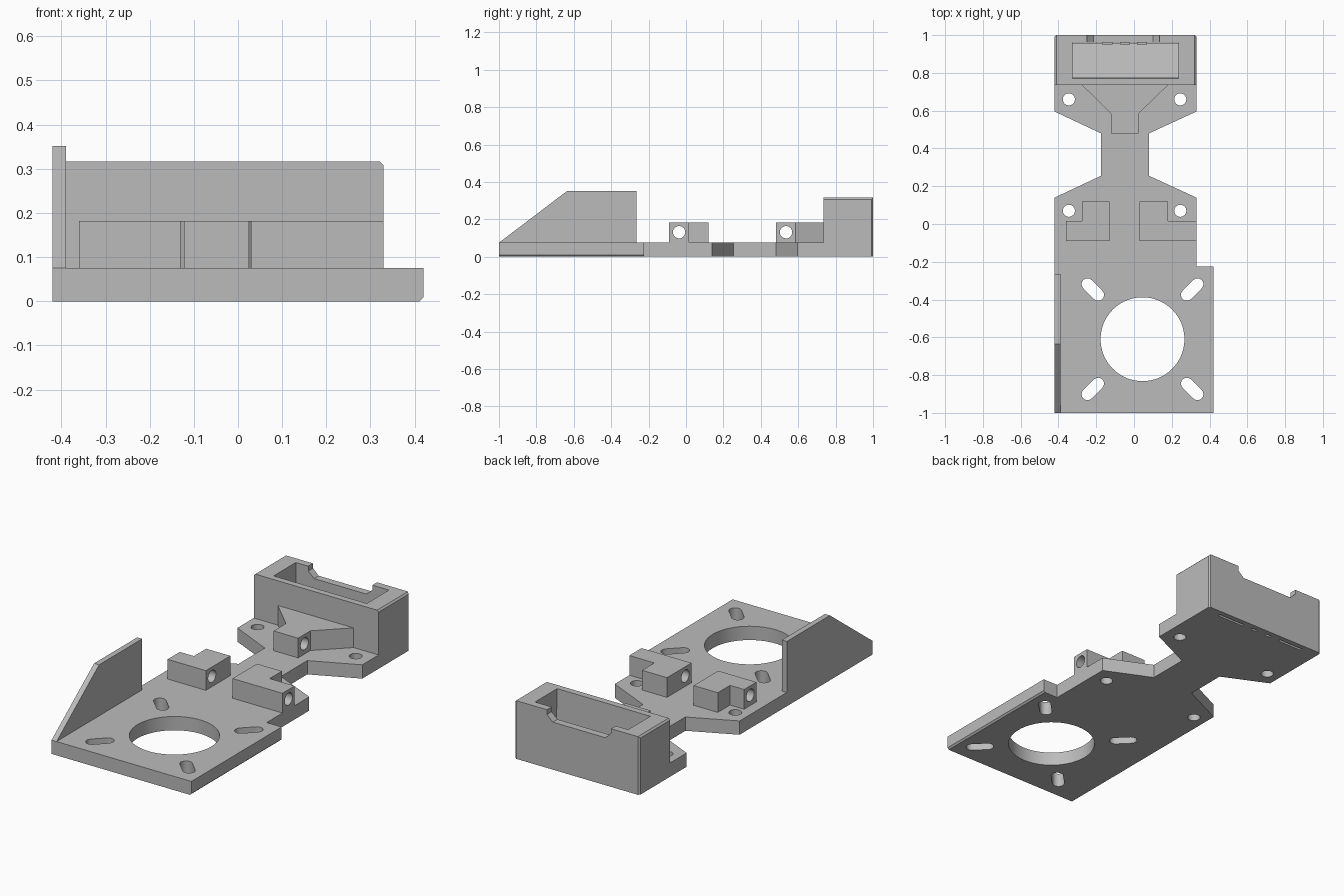
import bpy, bmesh, math
from mathutils import Vector

old = bpy.data.objects.get("Cube")
if old:
    bpy.data.objects.remove(old, do_unlink=True)

grey = bpy.data.materials.new("plain grey")
grey.use_nodes = True
grey.diffuse_color = (0.5, 0.5, 0.5, 1)
grey.node_tree.nodes["Principled BSDF"].inputs["Base Color"].default_value = (0.5, 0.5, 0.5, 1)

PLACE = {
    "x": lambda a, b, t: (t, a, b),
    "y": lambda a, b, t: (a, t, b),
    "z": lambda a, b, t: (a, b, t),
}


def prism(name, pts, lo, hi, axis="z", chamfer=None):
    """Extrude a flat profile along an axis; chamfer(a, b) picks edges to bevel."""
    bm = bmesh.new()
    face = bm.faces.new([bm.verts.new(PLACE[axis](a, b, lo)) for a, b in pts])
    new = bmesh.ops.extrude_face_region(bm, geom=[face])["geom"]
    shift = Vector(PLACE[axis](0, 0, hi - lo))
    bmesh.ops.translate(bm, vec=shift, verts=[v for v in new if isinstance(v, bmesh.types.BMVert)])
    bmesh.ops.recalc_face_normals(bm, faces=bm.faces)
    if chamfer:
        edges = [e for e in bm.edges if chamfer(e.verts[0].co, e.verts[1].co)]
        bmesh.ops.bevel(bm, geom=edges, offset=0.009, segments=1, affect="EDGES")
    mesh = bpy.data.meshes.new(name)
    bm.to_mesh(mesh)
    bm.free()
    ob = bpy.data.objects.new(name, mesh)
    bpy.context.collection.objects.link(ob)
    mesh.materials.append(grey)
    return ob


def rect(x0, x1, y0, y1):
    return [(x0, y0), (x1, y0), (x1, y1), (x0, y1)]


def slot(cx, cy, r, half=0.0, angle=0.0, n=24):
    """Round hole, or a rounded slot when half is above zero."""
    pts = []
    for end in (0, 1):
        for i in range(n + (half > 0)):
            t = angle - math.pi / 2 + math.pi * (end + i / n)
            s = half * (1 - 2 * end)
            pts.append((cx + s * math.cos(angle) + r * math.cos(t),
                        cy + s * math.sin(angle) + r * math.sin(t)))
    return pts


def cut(ob, cutters):
    for c in cutters:
        c.hide_render = True
        mod = ob.modifiers.new("cut", "BOOLEAN")
        mod.operation, mod.solver, mod.object = "DIFFERENCE", "EXACT", c
        bpy.context.view_layer.objects.active = ob
        bpy.ops.object.modifier_apply(modifier=mod.name)
        bpy.data.objects.remove(c, do_unlink=True)


def smooth(ob):
    bpy.ops.object.select_all(action="DESELECT")
    ob.select_set(True)
    bpy.context.view_layer.objects.active = ob
    bpy.ops.object.shade_smooth_by_angle(angle=math.radians(30))


TOP = 0.075
BACK = 0.735

# Base plate with a narrow waist
outline = [(-0.42, -1), (0.42, -1), (0.42, -0.225), (0.33, -0.225), (0.33, 0.14),
           (0.08, 0.255), (0.08, 0.48), (0.33, 0.595), (0.33, BACK), (-0.42, BACK),
           (-0.42, 0.595), (-0.175, 0.48), (-0.175, 0.255), (-0.42, 0.14)]
plate = prism("base_plate", outline, 0, TOP, chamfer=lambda a, b:
              a.z + b.z < 0.001 and min(a.x, b.x) > 0.4 and abs(a.x - b.x) < 0.001)

# Motor opening, radial slots and screw holes
mx, my = 0.045, -0.61
holes = [slot(mx, my, 0.222, n=40)]
for sx in (-1, 1):
    holes += [slot(mx + sx * 0.263, my + sy * 0.263, 0.031, 0.04, math.atan2(sy, sx), 12)
              for sy in (-1, 1)]
    holes += [slot(-0.05 + sx * 0.295, y, 0.032) for y in (0.07, 0.66)]
cut(plate, [prism("hole_cutter", h, -0.1, 0.2) for h in holes])
smooth(plate)

# Sloped side wall
prism("side_wall", [(-1, TOP), (-0.265, TOP), (-0.265, 0.352), (-0.635, 0.352)],
      -0.42, -0.39, "x")

# Rod holders: two stepped blocks in front, a flared one behind
blocks = {
    "right_rod_block": ([(-0.36, -0.09), (-0.13, -0.09), (-0.13, 0.12), (-0.275, 0.12),
                         (-0.275, 0.015), (-0.36, 0.015)], -0.037),
    "left_rod_block": ([(0.03, -0.09), (0.33, -0.09), (0.33, 0.015), (0.18, 0.015),
                        (0.18, 0.12), (0.03, 0.12)], -0.037),
    "rear_rod_block": ([(-0.122, 0.48), (0.025, 0.48), (0.025, 0.585), (0.18, BACK),
                        (-0.275, BACK), (-0.122, 0.585)], 0.535),
}
for name, (pts, y) in blocks.items():
    block = prism(name, pts, TOP, 0.182)
    cut(block, [prism("rod_cutter", slot(y, 0.131, 0.033), -0.6, 0.6, "x")])
    smooth(block)

# Rear box with chamfered outer edges
H = 0.316


def box_edge(a, b):
    side = abs(a.x - b.x) < 0.001 and (a.x > 0.3 or a.x < -0.4)
    top = min(a.z, b.z) > 0.3
    upright = abs(a.z - b.z) > 0.1 and min(a.y, b.y) > 0.9
    return side and (top or upright)


box = prism("rear_box", rect(-0.42, 0.33, BACK, 1), 0, H, chamfer=box_edge)

# Pocket with a sloping floor, notch in the back wall, thin slits underneath
pocket = prism("pocket_cutter", [(0.77, 0.4), (0.77, H), (0.778, 0.06), (0.96, 0.012), (0.96, 0.4)],
               -0.325, 0.235, "x")
notch = prism("notch_cutter", [(-0.25, 0.4), (-0.25, 0.29), (-0.215, 0.258), (0.1, 0.258),
                               (0.135, 0.29), (0.135, 0.4)], 0.93, 1.1, "y")
slits = [prism("slit_cutter", rect(a, b, 0.958, 0.972), -0.05, 0.035)
         for a, b in ((-0.325, -0.17), (-0.115, -0.075), (-0.02, 0.015), (0.07, 0.235))]
cut(box, [pocket, notch] + slits)

# Small ribs on the pocket's back wall
for i, x in enumerate((-0.1425, -0.0475, 0.0425)):
    prism(f"pocket_rib_{i + 1}", rect(x - 0.0275, x + 0.0275, 0.95, 0.961), 0.01, 0.05)
